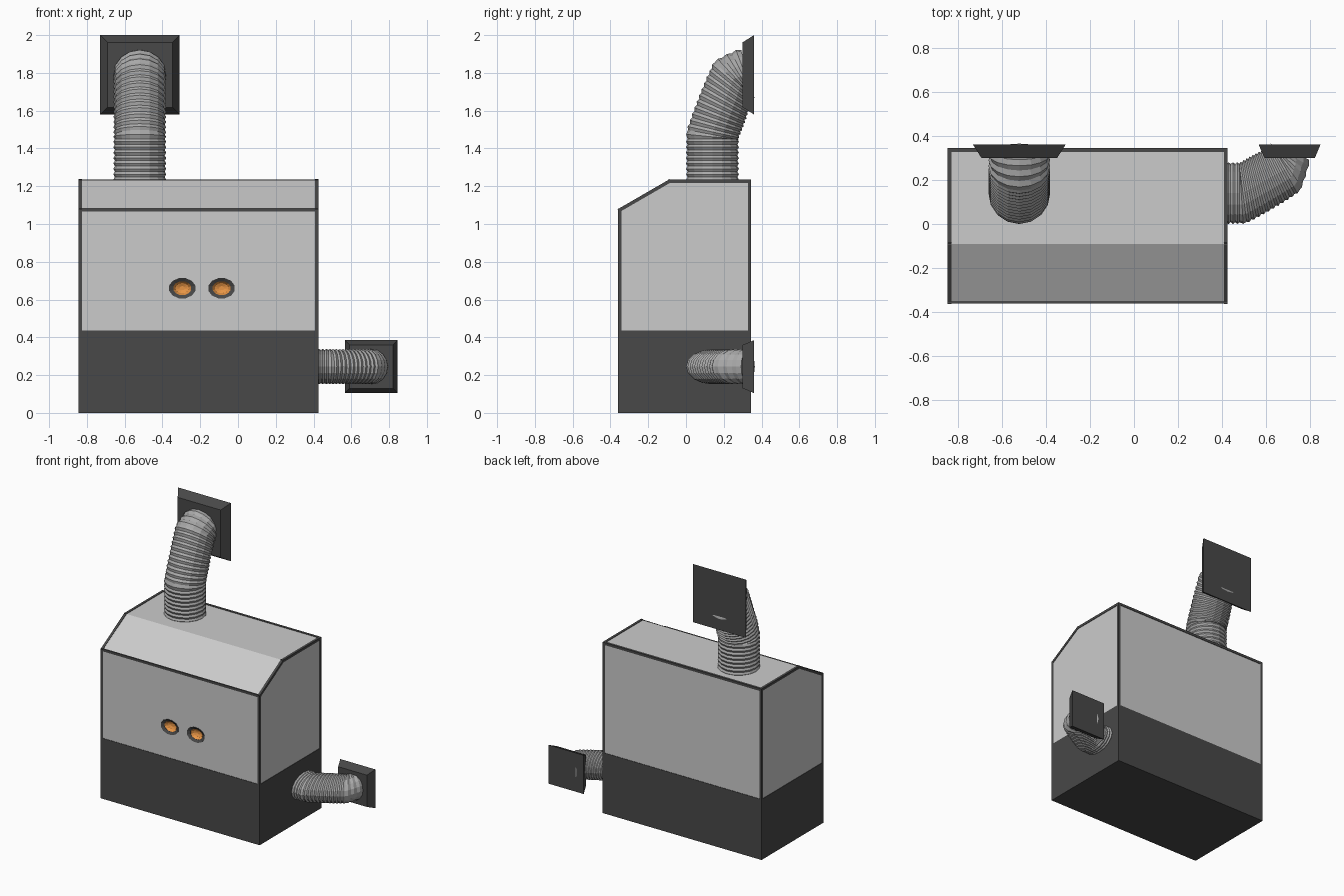
import bpy, bmesh
from math import sin, cos, pi, radians, hypot
from mathutils import Vector, Matrix

if "Cube" in bpy.data.objects:
    bpy.data.objects.remove(bpy.data.objects["Cube"])


def material(name, rgb):
    m = bpy.data.materials.new(name)
    m.diffuse_color = (*rgb, 1)
    m.use_nodes = True
    m.node_tree.nodes["Principled BSDF"].inputs["Base Color"].default_value = m.diffuse_color
    return m


DARK = material("dark_metal", (0.065, 0.065, 0.065))
STEEL = material("duct_grey", (0.4, 0.4, 0.4))
ORANGE = material("orange_lens", (0.8, 0.3, 0.06))


def finish(bm, name, mat=None, matrix=None):
    if matrix:
        bm.transform(matrix)
    bmesh.ops.recalc_face_normals(bm, faces=bm.faces)
    me = bpy.data.meshes.new(name)
    bm.to_mesh(me)
    bm.free()
    ob = bpy.data.objects.new(name, me)
    bpy.context.collection.objects.link(ob)
    if mat:
        me.materials.append(mat)
    return ob


def skin(bm, rings, cap=True):
    """Bridge closed rings of points."""
    vs = [[bm.verts.new(p) for p in r] for r in rings]
    n = len(vs[0])
    for a, b in zip(vs, vs[1:]):
        for i in range(n):
            j = (i + 1) % n
            bm.faces.new((a[i], a[j], b[j], b[i]))
    if cap:
        bm.faces.new(vs[0])
        bm.faces.new(vs[-1])


def prism(name, profile, x0, x1, mat=None):
    bm = bmesh.new()
    skin(bm, [[(x, y, z) for y, z in profile] for x in (x0, x1)])
    return finish(bm, name, mat)


# Base and cabinet with sloped front top
prism("base", [(-.36, 0), (.345, 0), (.345, .437), (-.36, .437)], -.845, .425, DARK)
cabinet = prism("cabinet", [(-.357, .43), (-.357, 1.079), (-.09, 1.232),
                            (.342, 1.232), (.342, .43)], -.842, .422)

# Dark trim bars along the cabinet edges
trim = bmesh.new()


def bar(a, b, w=.018):
    a, b = Vector(a), Vector(b)
    d = b - a
    side = Vector((1, 0, 0)) if abs(d.x) < 1e-6 else Vector((0, 1, 0))
    d.normalize()
    up = d.cross(side)
    corners = [(side * i + up * j) * w / 2 for i, j in ((-1, -1), (1, -1), (1, 1), (-1, 1))]
    skin(trim, [[p + c for c in corners] for p in (a - d * w * .4, b + d * w * .4)])


edge = [(-.351, .44), (-.351, 1.074), (-.088, 1.226), (.336, 1.226), (.336, .44)]
for x in (-.836, .416):
    for p, q in zip(edge, edge[1:]):
        bar((x, *p), (x, *q))
for p in (edge[1], edge[3]):
    bar((-.836, *p), (.416, *p))
finish(trim, "edge_trim", DARK)


# Recessed oval lamps in the front panel
def oval(cx, scale, y, n=12):
    return [(cx + .072 * scale * cos(2 * pi * (i + .5) / n), y,
             .66 + .055 * scale * sin(2 * pi * (i + .5) / n)) for i in range(n)]


for side, cx in (("left", -.295), ("right", -.087)):
    bm = bmesh.new()
    skin(bm, [oval(cx, .97, -.40), oval(cx, .97, -.30)])
    cutter = finish(bm, "lamp_cutter_" + side)
    cutter.hide_render = True
    cutter.display_type = 'WIRE'
    mod = cabinet.modifiers.new("lamp_hole", 'BOOLEAN')
    mod.object = cutter
    mod.solver = 'EXACT'
    bm = bmesh.new()
    skin(bm, [oval(cx, 1, -.35), oval(cx, 1, -.36), oval(cx, .68, -.349),
              oval(cx, .68, -.34)], cap=False)
    finish(bm, "lamp_ring_" + side, DARK)
    bm = bmesh.new()
    skin(bm, [oval(cx, .69, -.348), oval(cx, .5, -.33), oval(cx, .2, -.322)], cap=False)
    bm.verts.ensure_lookup_table()
    bm.faces.new(bm.verts[-12:])
    lens = finish(bm, "lamp_lens_" + side, ORANGE)
    if lens.data.polygons[-1].normal.y > 0:
        lens.data.flip_normals()


# Corrugated duct: (y, z, tilt) keys of a centreline bending back to the wall
def duct(name, z_start, matrix, r=.14, pitch=.028, sides=16):
    keys = [(.14, z_start, 0), (.14, 1.45, 0), (.14, 1.473, 11), (.25, 1.767, 41.5), (.34, 1.80, 80)]
    rings, k = [], 0
    for a, b in zip(keys, keys[1:]):
        steps = max(1, round(hypot(b[0] - a[0], b[1] - a[1]) / (pitch / 2)))
        for s in range(steps):
            y, z, t = (u + (v - u) * s / steps for u, v in zip(a, b))
            t = radians(t)
            rad = r if k % 2 else r - .008
            k += 1
            ring = []
            for i in range(sides):
                f = 2 * pi * i / sides
                q = rad * sin(f)
                ring.append((rad * cos(f), y + q * cos(t), z - q * sin(t)))
            rings.append(ring)
    bm = bmesh.new()
    skin(bm, rings)
    finish(bm, name + "_duct", STEEL, matrix)
    # Tapered wall plate
    bm = bmesh.new()
    skin(bm, [[(i * h, y, 1.79 + j * h) for i, j in ((-1, -1), (1, -1), (1, 1), (-1, 1))]
              for h, y in ((.172, .30), (.21, .36))])
    finish(bm, name + "_wall_plate", DARK, matrix)


duct("upper", 1.22, Matrix.Translation((-.52, 0, 0)))
# Lower duct: same shape turned sideways and narrowed
duct("lower", 1.36, Matrix.Translation((.512 - 1.5 * .667, 0, .245))
     @ Matrix.Diagonal((.667, 1, .667, 1)) @ Matrix.Rotation(pi / 2, 4, 'Y'))
